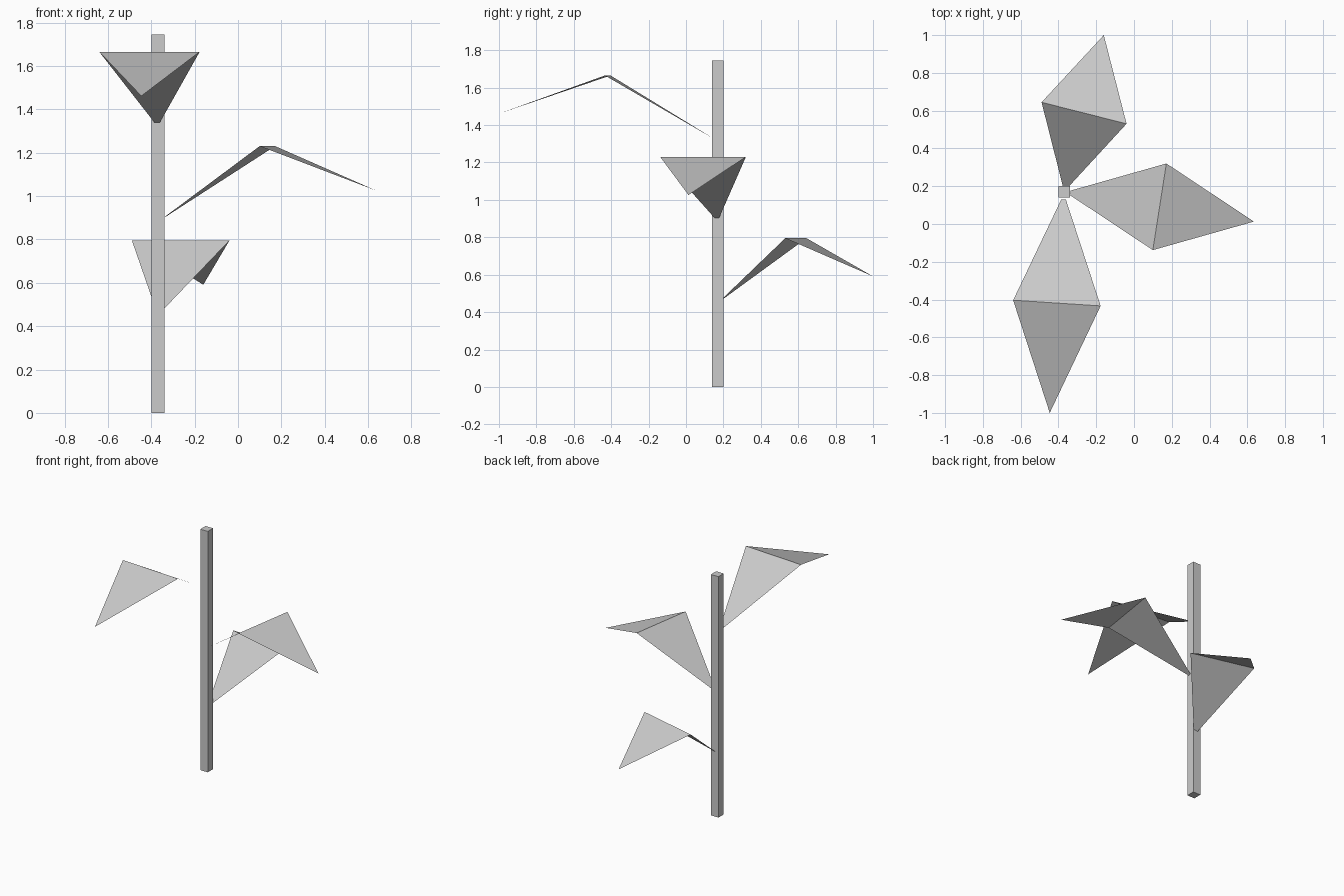
import bpy
import bmesh
from mathutils import Vector

cube = bpy.data.objects.get("Cube")
if cube:
    bpy.data.objects.remove(cube)

# Single plain grey
grey = bpy.data.materials.new("plain_grey")
grey.use_nodes = True
colour = (0.6, 0.6, 0.6, 1)
grey.diffuse_color = colour
grey.node_tree.nodes["Principled BSDF"].inputs["Base Color"].default_value = colour

STEM = Vector((-0.37, 0.17, 0))
STEM_WIDTH, STEM_HEIGHT = 0.06, 1.745


def add_object(name, bm):
    mesh = bpy.data.meshes.new(name)
    bm.to_mesh(mesh)
    bm.free()
    mesh.materials.append(grey)
    obj = bpy.data.objects.new(name, mesh)
    bpy.context.collection.objects.link(obj)
    return obj


def add_leaf(name, tip_x, tip_y, ridge_z, base_reach):
    """Thin folded leaf: rises from the stem to a wide ridge, then drops to a point."""
    out = Vector((tip_x, tip_y, 0)) - STEM
    length = out.length
    out.normalize()
    side = Vector((-out.y, out.x, 0))

    def point(reach, offset, z):
        return bm.verts.new(STEM + out * reach + side * offset + Vector((0, 0, z)))

    bm = bmesh.new()
    base_r, base_l = [point(base_reach, s * 0.012, ridge_z - 0.327) for s in (-1, 1)]
    ridge_r, ridge_l = [point(length * 0.503, s * 0.232, ridge_z) for s in (-1, 1)]
    tip = point(length, 0, ridge_z - 0.204)
    bm.faces.new((base_r, ridge_r, ridge_l, base_l))
    bm.faces.new((ridge_r, tip, ridge_l))
    return add_object(name, bm)


# Square stem
bm = bmesh.new()
bmesh.ops.create_cube(bm, size=1)
bmesh.ops.scale(bm, vec=(STEM_WIDTH, STEM_WIDTH, STEM_HEIGHT), verts=bm.verts)
bmesh.ops.translate(bm, vec=STEM + Vector((0, 0, STEM_HEIGHT / 2)), verts=bm.verts)
add_object("stem", bm)

# Three leaves climbing around the stem
add_leaf("lower_back_leaf", -0.16, 1.0, 0.795, 0.024)
add_leaf("middle_left_leaf", 0.635, 0.013, 1.23, 0.033)
add_leaf("upper_front_leaf", -0.446, -1.0, 1.665, 0.04)
